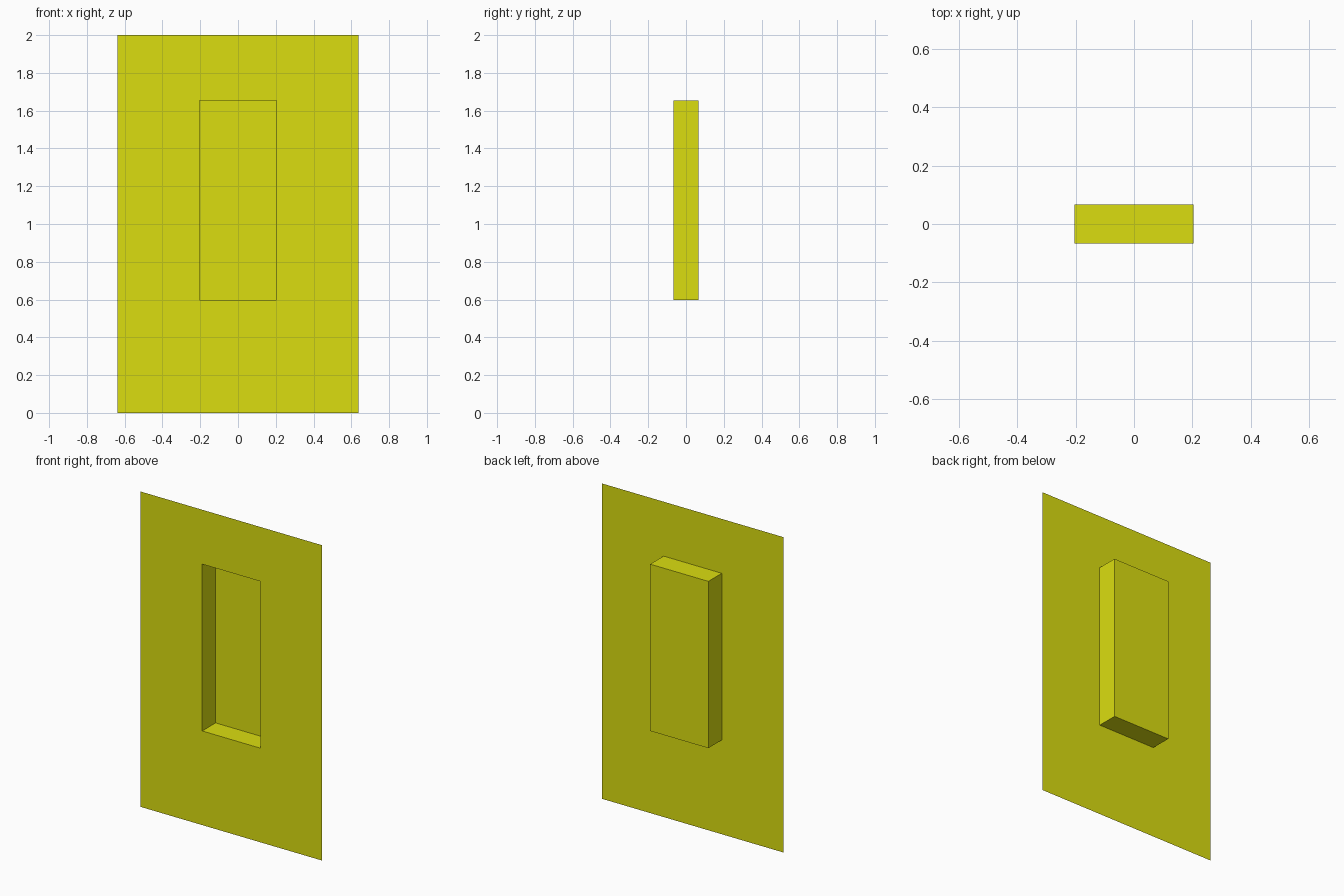
import bpy, bmesh

if "Cube" in bpy.data.objects:
    bpy.data.objects.remove(bpy.data.objects["Cube"])

HALF_DEPTH = 0.067


def rect_loop(bm, half_w, z0, z1, y):
    """Four corners of an upright rectangle, counter-clockwise from the front."""
    pts = [(-half_w, z0), (half_w, z0), (half_w, z1), (-half_w, z1)]
    return [bm.verts.new((x, y, z)) for x, z in pts]


def bridge(bm, a, b):
    """Ring of quads between two rectangles."""
    for i in range(4):
        j = (i + 1) % 4
        bm.faces.new((a[i], a[j], b[j], b[i]))


bm = bmesh.new()

# Thin front sheet surrounding the opening
outer = rect_loop(bm, 0.638, 0.0, 2.0, -HALF_DEPTH)
opening = rect_loop(bm, 0.204, 0.597, 1.655, -HALF_DEPTH)
bridge(bm, outer, opening)

# Recess walls and closed back
back = rect_loop(bm, 0.204, 0.597, 1.655, HALF_DEPTH)
bridge(bm, opening, back)
bm.faces.new(back)

mesh = bpy.data.meshes.new("recessed_panel")
bm.to_mesh(mesh)
bm.free()
panel = bpy.data.objects.new("recessed_panel", mesh)
bpy.context.collection.objects.link(panel)

# Yellow finish
mat = bpy.data.materials.new("yellow")
mat.diffuse_color = (0.71, 0.73, 0.005, 1.0)
mat.use_nodes = True
mat.node_tree.nodes["Principled BSDF"].inputs["Base Color"].default_value = mat.diffuse_color
mesh.materials.append(mat)
